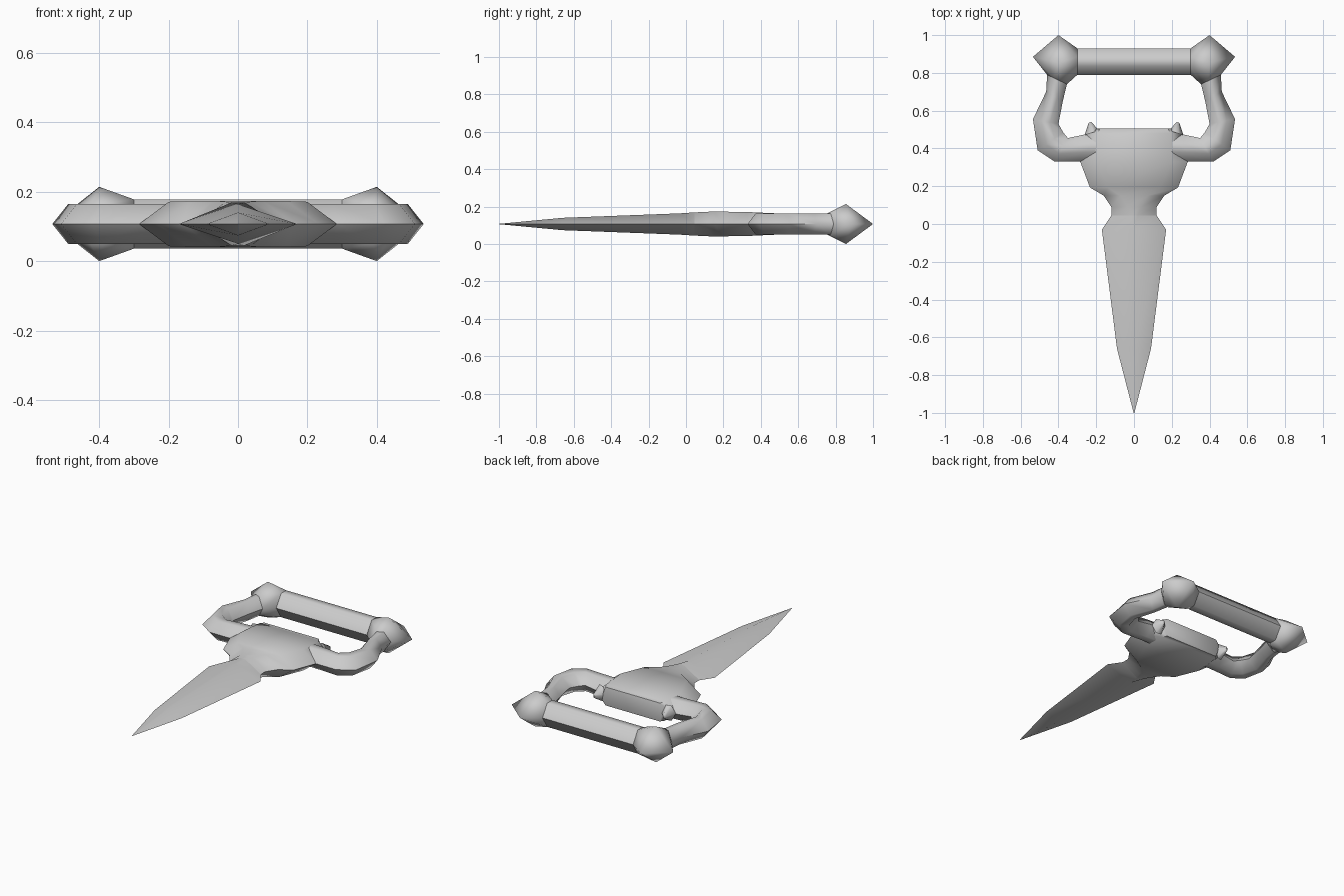
import bpy, bmesh, math
from mathutils import Vector

cube = bpy.data.objects.get("Cube")
if cube:
    bpy.data.objects.remove(cube)

MID = 0.107  # height of the plane of symmetry

steel = bpy.data.materials.new("grey steel")
steel.use_nodes = True
steel.diffuse_color = (0.6, 0.6, 0.6, 1)
steel.node_tree.nodes["Principled BSDF"].inputs["Base Color"].default_value = (0.6, 0.6, 0.6, 1)


def finish(name, bm, mirror=False):
    bmesh.ops.remove_doubles(bm, verts=bm.verts, dist=0.0005)
    bmesh.ops.recalc_face_normals(bm, faces=bm.faces)
    mesh = bpy.data.meshes.new(name)
    bm.to_mesh(mesh)
    bm.free()
    mesh.materials.append(steel)
    obj = bpy.data.objects.new(name, mesh)
    bpy.context.collection.objects.link(obj)
    bpy.ops.object.select_all(action='DESELECT')
    obj.select_set(True)
    bpy.context.view_layer.objects.active = obj
    bpy.ops.object.shade_smooth_by_angle(angle=math.radians(62))
    if mirror:
        mod = obj.modifiers.new("mirror", 'MIRROR')
        mod.use_mirror_merge = False
    return obj


def ring(inner, outer, half_height, flat):
    """Six-sided section between two points of the middle plane."""
    a, b = Vector((*inner, MID)), Vector((*outer, MID))
    c, r, up = (a + b) / 2, (b - a) / 2, Vector((0, 0, half_height))
    return [a, c - r * flat + up, c + r * flat + up,
            b, c + r * flat - up, c - r * flat - up]


def loft(rings):
    bm = bmesh.new()
    rows = [[bm.verts.new(p) for p in pts] for pts in rings]
    for lo, hi in zip(rows, rows[1:]):
        for i in range(6):
            j = (i + 1) % 6
            bm.faces.new((lo[i], lo[j], hi[j], hi[i]))
    bm.faces.new(rows[0])
    bm.faces.new(rows[-1])
    return bm


def body(stations):
    return loft([ring((-w, y), (w, y), h, f) for y, w, h, f in stations])


# Blade and guard: y, half width, half height, flat share of the width
finish("blade", body([
    (-1.0, 0.002, 0.001, 0.0), (-0.66, 0.09, 0.033, 0.0),
    (-0.03, 0.17, 0.057, 0.0), (0.045, 0.12, 0.062, 0.15)]))
finish("guard", body([
    (0.045, 0.12, 0.062, 0.15), (0.09, 0.12, 0.064, 0.3),
    (0.15, 0.16, 0.067, 0.45), (0.193, 0.233, 0.066, 0.6),
    (0.33, 0.285, 0.064, 0.7), (0.48, 0.255, 0.057, 0.76),
    (0.505, 0.2, 0.055, 0.9)]))

# Side arms, from the guard round to the corner knobs
arm = [((0.2, 0.48), (0.2, 0.33)), ((0.255, 0.475), (0.285, 0.33)),
       ((0.35, 0.455), (0.42, 0.33)), ((0.375, 0.485), (0.51, 0.39)),
       ((0.4, 0.53), (0.535, 0.555)), ((0.377, 0.65), (0.465, 0.7)),
       ((0.355, 0.74), (0.46, 0.79))]
finish("side_arm", loft([ring(a, b, 0.057, 0.33) for a, b in arm]), mirror=True)

# Grip bar
finish("grip_bar", loft([ring((x, 0.79), (x, 0.93), 0.071, 0.35)
                         for x in (-0.3, 0.3)]))

# Corner knobs: pointed hulls joining the bar and an arm
bm = bmesh.new()
points = ring((0.3, 0.79), (0.3, 0.93), 0.071, 0.35)
points += ring((0.355, 0.74), (0.46, 0.79), 0.057, 0.33)
points += [(0.4, 0.855, 2 * MID), (0.4, 0.855, 0), (0.4, 1.0, MID), (0.535, 0.885, MID)]
for p in points:
    bm.verts.new(p)
bmesh.ops.convex_hull(bm, input=bm.verts)
finish("corner_knob", bm, mirror=True)

# Small horns at the back corners of the guard
bm = loft([ring((0.185, 0.495), (0.262, 0.47), 0.045, 0.4),
           ring((0.226, 0.54), (0.24, 0.535), 0.012, 0.4)])
finish("guard_horn", bm, mirror=True)
